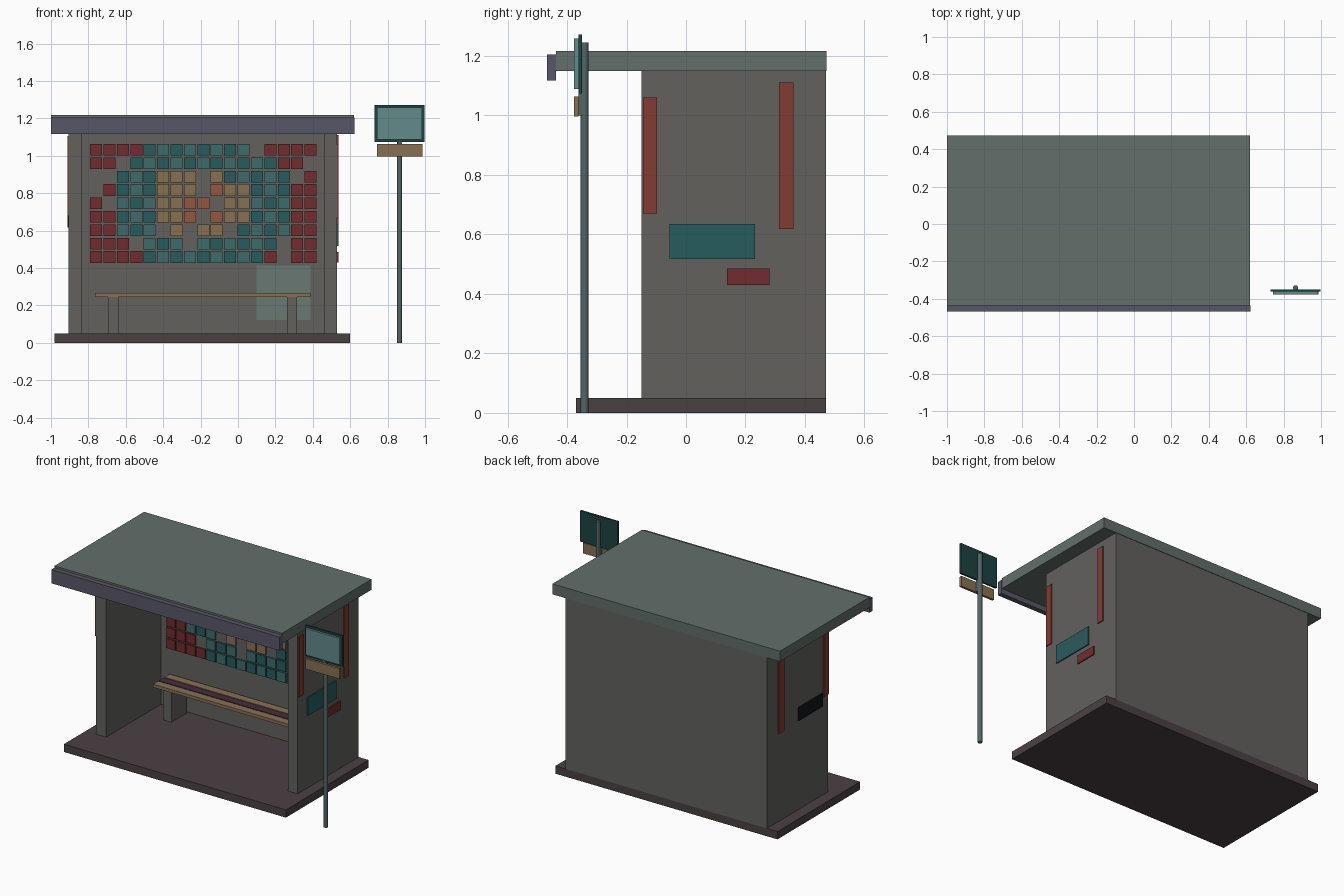
import bpy, bmesh
from mathutils import Matrix, Vector

if "Cube" in bpy.data.objects:
    bpy.data.objects.remove(bpy.data.objects["Cube"])

mats = {}


def material(name, rgb):
    m = bpy.data.materials.new(name)
    m.diffuse_color = tuple((c / 255) ** 2.2 for c in rgb) + (1,)
    m.use_nodes = True
    m.node_tree.nodes["Principled BSDF"].inputs["Base Color"].default_value = m.diffuse_color
    mats[name] = m


for name, rgb in {
    "concrete": (98, 97, 94), "floor": (76, 66, 68), "roof": (98, 110, 105),
    "fascia": (88, 87, 103), "red": (112, 48, 50), "rust": (128, 62, 54),
    "teal": (44, 92, 94), "light_teal": (62, 108, 106), "gold": (134, 112, 82),
    "orange": (146, 88, 66), "plum": (70, 48, 62), "black": (24, 26, 28),
    "pale": (104, 120, 114), "dark_teal": (34, 68, 68), "sign_face": (98, 138, 136),
    "steel": (84, 100, 102),
}.items():
    material(name, rgb)


def boxes(name, spans, mat):
    """One object made of boxes, each (x0, x1, y0, y1, z0, z1)."""
    bm = bmesh.new()
    for x0, x1, y0, y1, z0, z1 in spans:
        centre = Vector((x0 + x1, y0 + y1, z0 + z1)) / 2
        size = Matrix.Diagonal((x1 - x0, y1 - y0, z1 - z0, 1))
        bmesh.ops.create_cube(bm, size=1, matrix=Matrix.Translation(centre) @ size)
    me = bpy.data.meshes.new(name)
    bm.to_mesh(me)
    bm.free()
    me.materials.append(mats[mat])
    ob = bpy.data.objects.new(name, me)
    bpy.context.collection.objects.link(ob)
    return ob


# Shelter shell
boxes("floor_slab", [(-0.98, 0.60, -0.37, 0.47, 0, 0.05)], "floor")
boxes("back_wall", [(-0.833, 0.46, 0.407, 0.47, 0.05, 1.15)], "concrete")
boxes("left_wall", [(-0.905, -0.833, -0.15, 0.47, 0.05, 1.15)], "concrete")
boxes("right_wall", [(0.46, 0.53, -0.15, 0.47, 0.05, 1.15)], "concrete")
boxes("roof_slab", [(-1.0, 0.62, -0.437, 0.473, 1.15, 1.217)], "roof")
boxes("roof_fascia", [(-1.0, 0.623, -0.468, -0.437, 1.117, 1.205)], "fascia")

# Mosaic on the back wall: r red, t/l teal shades, g gold, o orange
mosaic = [
    "rrrrtltltltl.rrrr",
    "rr.tltltltltltrr.",
    "..tltggg.gtltlt.r",
    ".rtltggg.oggtltrr",
    "r.ltlggoo.ggltlrr",
    "rrtltggo.oggtltrr",
    "rrltl.g.gg.tltlrr",
    "rrr.ltl.ltltlt.rr",
    "rrrrtltltltltr.rr",
]
tile_mats = {"r": "red", "t": "teal", "l": "light_teal", "g": "gold", "o": "orange"}
for key, mat in tile_mats.items():
    tiles = []
    for row, line in enumerate(mosaic):
        for col, ch in enumerate(line):
            if ch == key:
                x, z = -0.759 + col * 0.0717, 1.032 - row * 0.0717
                tiles.append((x - 0.032, x + 0.032, 0.397, 0.408, z - 0.031, z + 0.031))
    boxes("mosaic_tiles_" + mat, tiles, mat)
boxes("wall_poster", [(0.10, 0.388, 0.401, 0.408, 0.123, 0.412)], "pale")

# Panels on the outside of the walls
R = (0.529, 0.537)
L = (-0.911, -0.904)
boxes("right_strips", [(*R, -0.145, -0.097, 0.67, 1.06), (*R, 0.313, 0.361, 0.618, 1.11)], "rust")
boxes("right_teal_panel", [(*R, -0.055, 0.232, 0.517, 0.635)], "teal")
boxes("right_red_panel", [(*R, 0.137, 0.28, 0.43, 0.485)], "red")
boxes("left_strips", [(*L, -0.15, -0.10, 0.68, 1.105), (*L, 0.30, 0.355, 0.615, 1.105)], "rust")
boxes("left_dark_panel", [(*L, -0.09, 0.155, 0.622, 0.708)], "black")

# Bench
for name, y, mat in (("front", 0.228, "gold"), ("middle", 0.287, "plum"), ("back", 0.346, "gold")):
    boxes(name + "_seat_slat", [(-0.765, 0.388, y, y + 0.052, 0.245, 0.265)], mat)
boxes("bench_legs", [(x - 0.027, x + 0.027, 0.236, 0.39, 0.05, 0.245) for x in (-0.667, 0.289)], "concrete")

# Stop sign
bpy.ops.mesh.primitive_cylinder_add(vertices=12, radius=0.0135, depth=1.245,
                                    location=(0.864, -0.341, 0.6225))
pole = bpy.context.object
pole.name = "sign_pole"
pole.data.materials.append(mats["steel"])
bpy.ops.object.shade_smooth_by_angle()
boxes("sign_board", [(0.731, 0.998, -0.362, -0.35, 1.074, 1.272)], "dark_teal")
boxes("sign_face", [(0.744, 0.985, -0.376, -0.361, 1.088, 1.258)], "sign_face")
boxes("sign_name_plate", [(0.742, 0.986, -0.376, -0.361, 0.997, 1.064)], "gold")
boxes("sign_plate_bracket", [(0.852, 0.876, -0.362, -0.345, 1.0, 1.08)], "steel")
